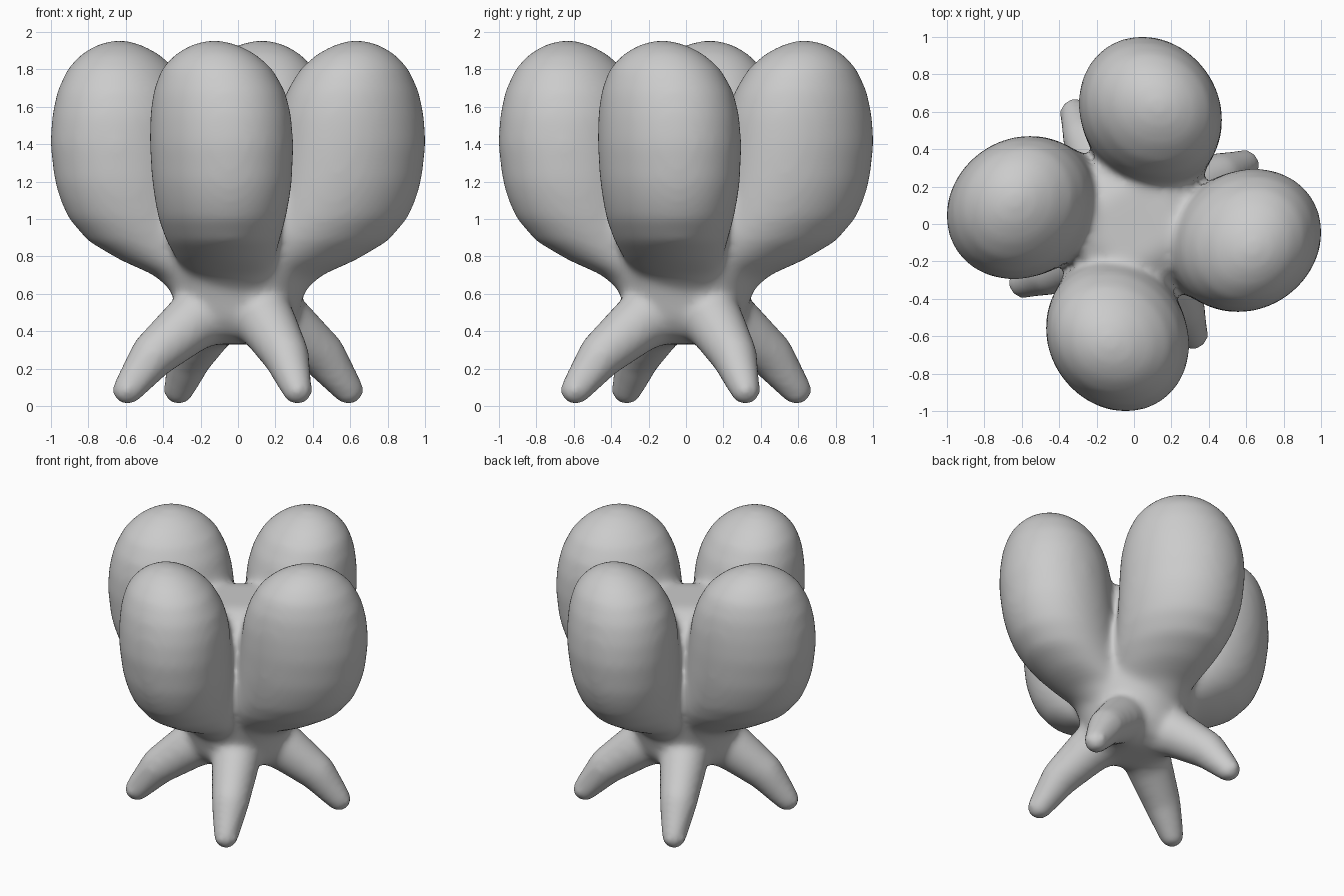
import bpy, bmesh, math
from mathutils import Vector, Matrix

if "Cube" in bpy.data.objects:
    bpy.data.objects.remove(bpy.data.objects["Cube"], do_unlink=True)

SIDES = 48
SKEW = 0.11


def loft(bm, rings, turn, skew=0):
    """Closed skin through horizontal rings of (z, x, y, radius_x, radius_y)."""
    loops = []
    for z, x, y, rx, ry in rings:
        loop = []
        for i in range(SIDES):
            a = math.tau * i / SIDES
            dx = rx * math.cos(a)
            dy = ry * math.sin(a) + skew * dx
            loop.append(bm.verts.new(turn @ Vector((x + dx, y + dy, z))))
        loops.append(loop)
    for low, high in zip(loops, loops[1:]):
        for i in range(SIDES):
            j = (i + 1) % SIDES
            bm.faces.new((low[i], low[j], high[j], high[i]))
    bm.faces.new(loops[0][::-1])
    bm.faces.new(loops[-1])


def tube(bm, path, turn, steps=6):
    """Chain of overlapping balls along (x, y, z, radius) points."""
    for a, b in zip(path, path[1:]):
        for i in range(steps + 1):
            x, y, z, r = Vector(a).lerp(Vector(b), i / steps)
            bmesh.ops.create_uvsphere(bm, u_segments=24, v_segments=16, radius=r,
                                      matrix=turn @ Matrix.Translation((x, y, z)))


# Lobe leaning outwards from the waist
lobe = [(0.6, 0.12, 0.0, 0.22, 0.2), (0.7, 0.2, -0.04, 0.25, 0.23),
        (0.78, 0.31, -0.065, 0.32, 0.26), (0.88, 0.43, -0.08, 0.37, 0.3),
        (1.0, 0.515, -0.085, 0.39, 0.338), (1.1, 0.55, -0.085, 0.4, 0.357),
        (1.2, 0.575, -0.085, 0.405, 0.372), (1.4, 0.6, -0.088, 0.405, 0.382),
        (1.55, 0.605, -0.092, 0.39, 0.376), (1.68, 0.613, -0.1, 0.355, 0.352),
        (1.8, 0.622, -0.112, 0.293, 0.298), (1.88, 0.63, -0.12, 0.212, 0.218),
        (1.93, 0.635, -0.125, 0.125, 0.13), (1.953, 0.635, -0.13, 0.05, 0.05)]

# Central column that joins the lobes
core = [(0.33, 0.14), (0.38, 0.25), (0.46, 0.31), (0.57, 0.345), (0.7, 0.385),
        (0.85, 0.415), (1.15, 0.41), (1.35, 0.38), (1.46, 0.32), (1.53, 0.2)]

# Splayed leg
leg = [(0.06, 0.04, 0.5, 0.14), (0.25, 0.155, 0.445, 0.16),
       (0.45, 0.255, 0.275, 0.128), (0.592, 0.318, 0.085, 0.085)]

bm = bmesh.new()
loft(bm, [(z, 0, 0, r, r) for z, r in core], Matrix())
for k in range(4):
    turn = Matrix.Rotation(k * math.pi / 2, 4, "Z")
    loft(bm, lobe, turn, SKEW)
    tube(bm, leg, turn)
bmesh.ops.recalc_face_normals(bm, faces=bm.faces)
mesh = bpy.data.meshes.new("lobed_body")
bm.to_mesh(mesh)
bm.free()

body = bpy.data.objects.new("lobed_body", mesh)
bpy.context.collection.objects.link(body)

# Fuse all parts into one skin and soften the joins
fuse = body.modifiers.new("fuse", "REMESH")
fuse.mode = "VOXEL"
fuse.voxel_size = 0.021
fuse.use_smooth_shade = True
soften = body.modifiers.new("soften", "SMOOTH")
soften.factor = 0.5
soften.iterations = 28

grey = bpy.data.materials.new("plain_grey")
grey.use_nodes = True
colour = (0.6, 0.6, 0.6, 1)
grey.diffuse_color = colour
grey.node_tree.nodes["Principled BSDF"].inputs["Base Color"].default_value = colour
mesh.materials.append(grey)
for poly in mesh.polygons:
    poly.use_smooth = True
